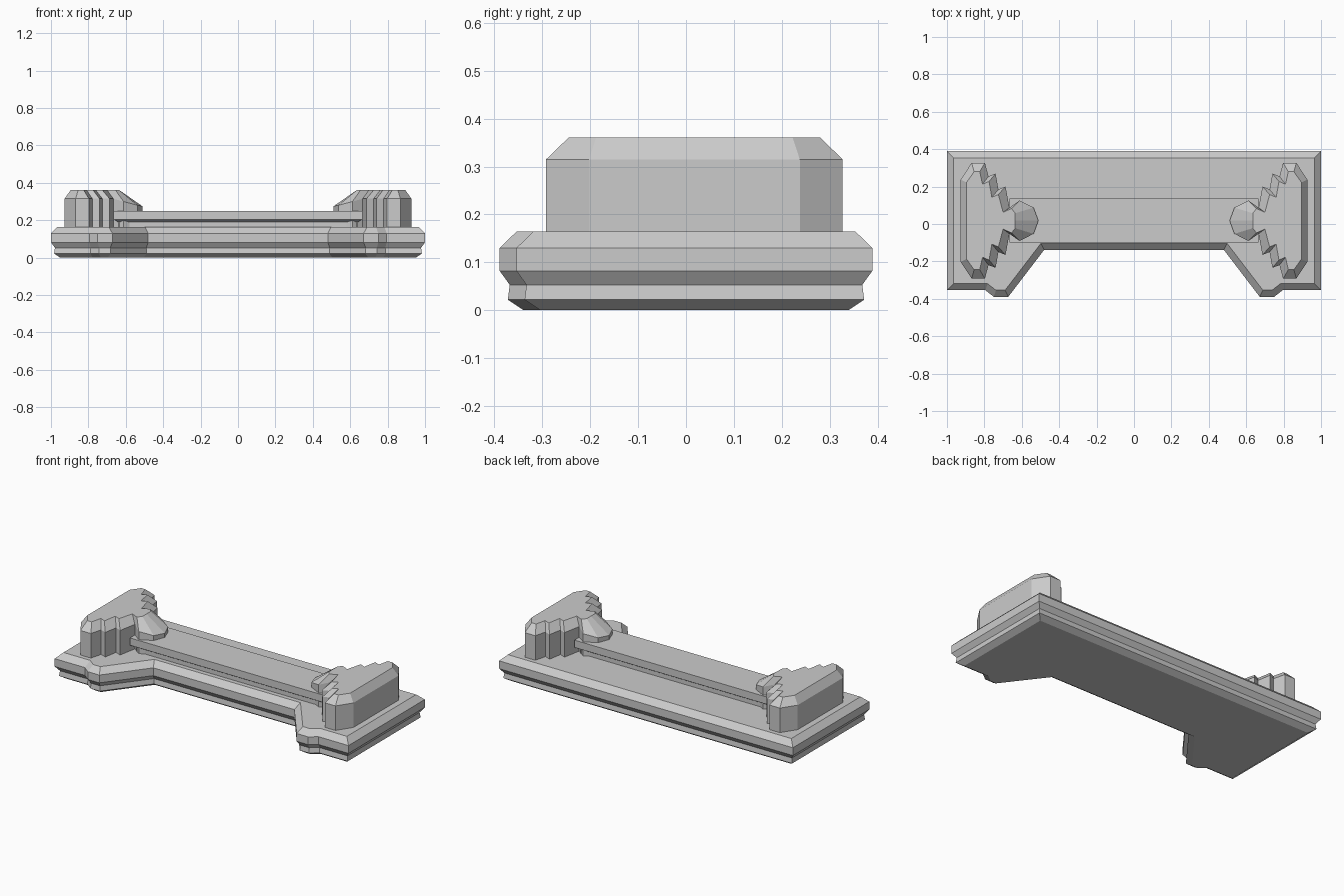
import bpy, bmesh
from mathutils import Vector

if "Cube" in bpy.data.objects:
    bpy.data.objects.remove(bpy.data.objects["Cube"])


def loft(name, rings):
    """Closed solid through rings of equal point count, capped at both ends."""
    bm = bmesh.new()
    loops = [[bm.verts.new(p) for p in ring] for ring in rings]
    n = len(loops[0])
    for a, b in zip(loops, loops[1:]):
        for i in range(n):
            j = (i + 1) % n
            bm.faces.new((a[i], a[j], b[j], b[i]))
    bm.faces.new(loops[0][::-1])
    bm.faces.new(loops[-1])
    bmesh.ops.recalc_face_normals(bm, faces=bm.faces)
    mesh = bpy.data.meshes.new(name)
    bm.to_mesh(mesh)
    bm.free()
    obj = bpy.data.objects.new(name, mesh)
    bpy.context.collection.objects.link(obj)
    return obj


def inset(outline, d):
    """Mitred inward offset of a counter-clockwise outline."""
    out = []
    for i, p in enumerate(outline):
        p, a = Vector(p), Vector(outline[i - 1])
        b = Vector(outline[(i + 1) % len(outline)])
        u, v = (p - a).normalized(), (b - p).normalized()
        n1, n2 = Vector((-u.y, u.x)), Vector((-v.y, v.x))
        out.append(p + (n1 + n2) * d / (1 + n1.dot(n2)))
    return out


def moulded(name, outline, profile):
    """Stack insets of an outline along a (inset, height) profile."""
    return loft(name, [[(p[0], p[1], z) for p in inset(outline, d)]
                       for d, z in profile])


# Base plinth with a recessed front
half = [(0.48, -0.138), (0.672, -0.389), (0.75, -0.389),
        (0.795, -0.354), (1, -0.354), (1, 0.389)]
base = half + [(-x, y) for x, y in reversed(half)]
moulded("base", base, [(0.05, 0), (0.017, 0.022), (0.021, 0.053), (0, 0.082),
                       (0, 0.13), (0.035, 0.164)])

# Raised slab spanning between the end blocks, undercut below
slab = [(-0.665, -0.1), (0.665, -0.1), (0.665, 0.135), (-0.665, 0.135)]
moulded("slab", slab, [(0.025, 0.16), (0.025, 0.19), (0, 0.205), (0, 0.25)])

# Stepped end blocks: half outlines from the nose to the outer side
YC = 0.0175
outer = [(0.511, 0, 0.275), (0.537, 0.07, 0.28), (0.612, 0.108, 0.30),
         (0.666, 0.07, 0.315), (0.687, 0.183, 0.315), (0.725, 0.167, 0.315),
         (0.74, 0.252, 0.315), (0.778, 0.237, 0.315), (0.797, 0.3095, 0.315),
         (0.868, 0.3095, 0.315), (0.927, 0.22, 0.315)]
inner = [(0.635, 0), (0.635, 0.04), (0.655, 0.065), (0.70, 0.045),
         (0.725, 0.14), (0.76, 0.125), (0.775, 0.21), (0.81, 0.195),
         (0.825, 0.262), (0.855, 0.262), (0.895, 0.205)]


def full(points, side):
    both = points + [(x, -y, z) for x, y, z in reversed(points[1:])]
    return [(side * x, YC + y, z) for x, y, z in both]


for side, label in ((-1, "left"), (1, "right")):
    loft(label + "_end_block",
         [full([(x, y, 0.16) for x, y, z in outer], side),
          full(outer, side),
          full([(x, y, 0.361) for x, y in inner], side)])
